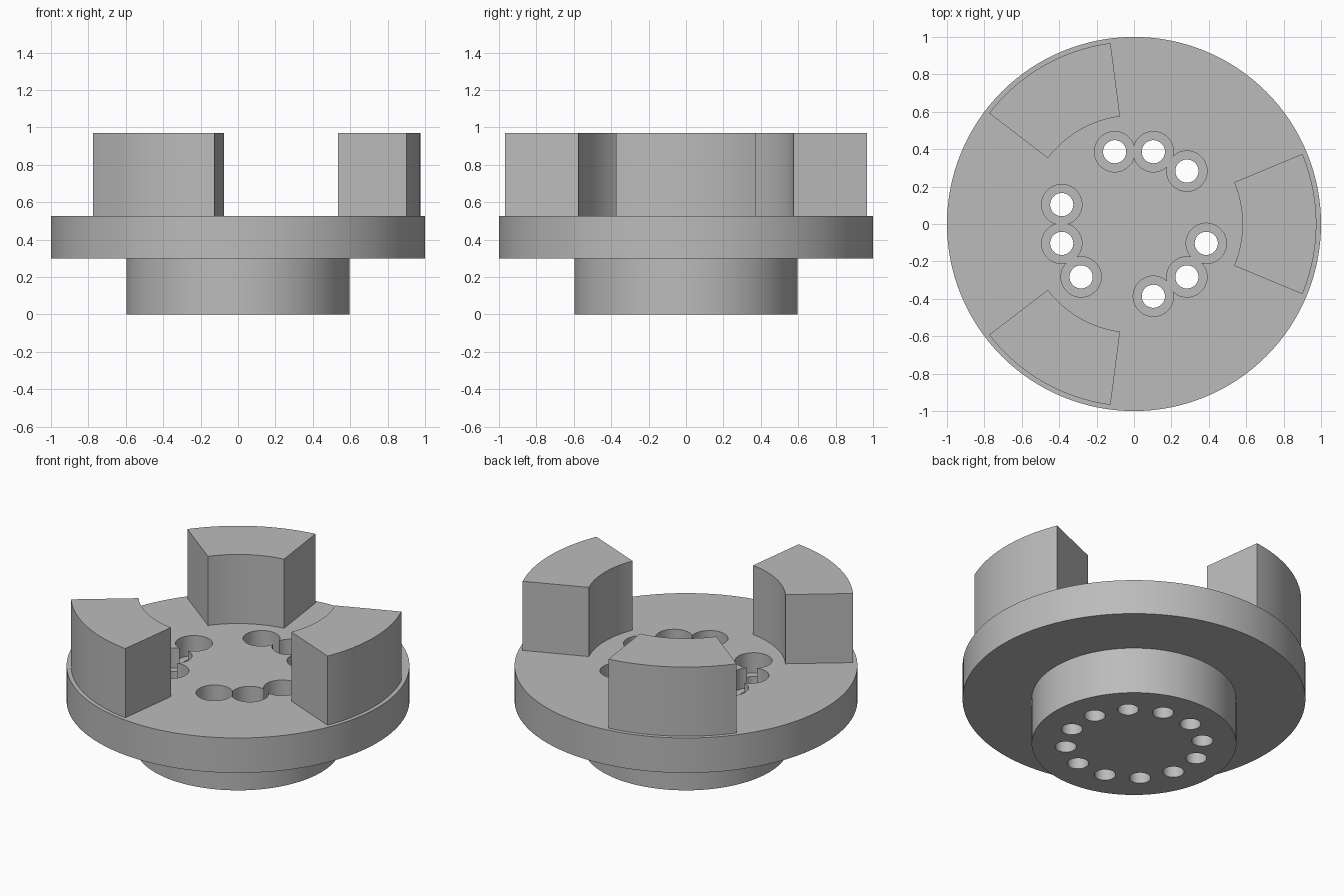
import bpy, bmesh, math
from math import cos, sin, radians, pi

if "Cube" in bpy.data.objects:
    bpy.data.objects.remove(bpy.data.objects["Cube"])

metal = bpy.data.materials.new("plain_grey")
metal.diffuse_color = (0.5, 0.5, 0.5, 1)
metal.use_nodes = True
metal.node_tree.nodes["Principled BSDF"].inputs["Base Color"].default_value = metal.diffuse_color


def make(name, bm):
    bmesh.ops.recalc_face_normals(bm, faces=bm.faces)
    me = bpy.data.meshes.new(name)
    bm.to_mesh(me)
    bm.free()
    me.materials.append(metal)
    ob = bpy.data.objects.new(name, me)
    bpy.context.collection.objects.link(ob)
    return ob


def smooth(ob):
    bpy.ops.object.select_all(action='DESELECT')
    ob.select_set(True)
    bpy.context.view_layer.objects.active = ob
    bpy.ops.object.shade_smooth_by_angle(angle=radians(30))


def lathe(name, profile, n, x=0, y=0):
    """Closed solid of revolution from (radius, z) points, capped at both ends."""
    bm = bmesh.new()
    rings = [[bm.verts.new((x + r * cos(2 * pi * i / n), y + r * sin(2 * pi * i / n), z))
              for i in range(n)] for r, z in profile]
    for a, b in zip(rings, rings[1:]):
        for i in range(n):
            j = (i + 1) % n
            bm.faces.new((a[i], a[j], b[j], b[i]))
    bm.faces.new(rings[0])
    bm.faces.new(rings[-1])
    return make(name, bm)


def sector(name, r0, r1, mid, half, z0, z1, n=20):
    """Ring segment extruded upwards."""
    angs = [radians(mid - half + 2 * half * i / n) for i in range(n + 1)]
    pts = [(r1 * cos(a), r1 * sin(a)) for a in angs]
    pts += [(r0 * cos(a), r0 * sin(a)) for a in reversed(angs)]
    bm = bmesh.new()
    lo = [bm.verts.new((x, y, z0)) for x, y in pts]
    hi = [bm.verts.new((x, y, z1)) for x, y in pts]
    bm.faces.new(lo)
    bm.faces.new(hi)
    for i in range(len(pts)):
        j = (i + 1) % len(pts)
        bm.faces.new((lo[i], lo[j], hi[j], hi[i]))
    return make(name, bm)


# Hub and flange turned as one body
TOP = 0.525
body = lathe("flanged_hub", [(0.597, 0), (0.597, 0.3), (1.0, 0.3), (1.0, TOP)], 128)

# Twelve bolt holes; every fourth one is blind, the rest are counterbored
cutters = []
for k in range(12):
    deg = 15 + 30 * k
    x, y = 0.4 * cos(radians(deg)), 0.4 * sin(radians(deg))
    blind = k % 4 == 0
    cutters.append(lathe("bolt_hole", [(0.062, -0.1), (0.062, 0.3 if blind else 0.7)], 32, x, y))
    if not blind:
        cutters.append(lathe("counterbore", [(0.108, TOP - 0.13), (0.108, 0.7)], 48, x, y))

bpy.context.view_layer.objects.active = body
for c in cutters:
    m = body.modifiers.new("cut", 'BOOLEAN')
    m.operation = 'DIFFERENCE'
    m.solver = 'EXACT'
    m.object = c
    bpy.ops.object.modifier_apply(modifier=m.name)
for c in cutters:
    bpy.data.objects.remove(c)
smooth(body)

# Three coupling jaws
for k in range(3):
    smooth(sector(f"jaw_{k + 1}", 0.58, 0.975, 120 * k, 22.6, TOP, 0.97))
